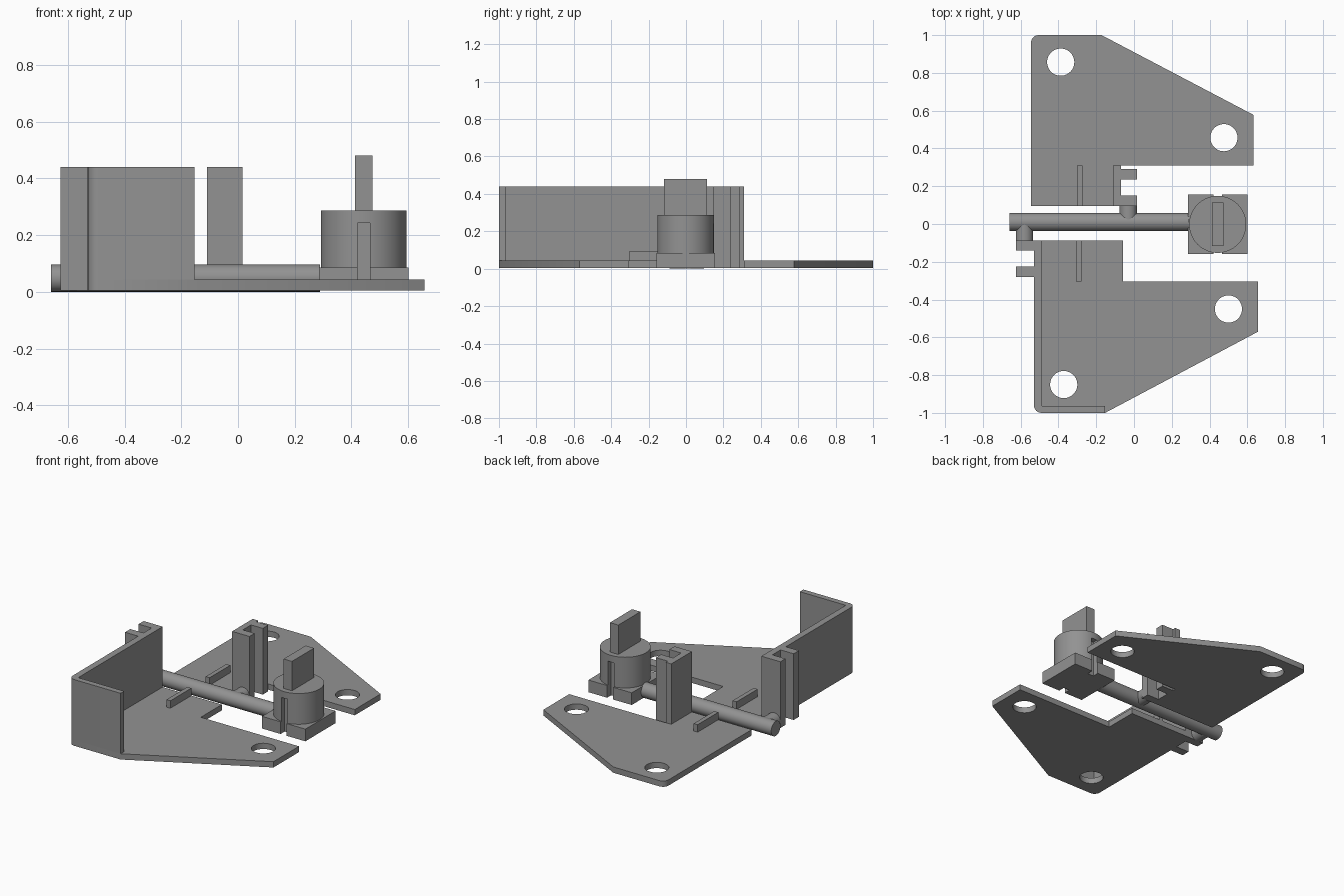
import bpy, bmesh, math
from mathutils import Matrix, Vector

if "Cube" in bpy.data.objects:
    bpy.data.objects.remove(bpy.data.objects["Cube"])

grey = bpy.data.materials.new("plain grey")
grey.diffuse_color = (0.29, 0.29, 0.29, 1)
grey.use_nodes = True
grey.node_tree.nodes["Principled BSDF"].inputs["Base Color"].default_value = grey.diffuse_color

BASE, PLATE, WALL = 0.005, 0.043, 0.44   # underside, plate top, wall top


def finish(name, bm):
    bmesh.ops.recalc_face_normals(bm, faces=bm.faces)
    me = bpy.data.meshes.new(name)
    bm.to_mesh(me)
    bm.free()
    me.materials.append(grey)
    ob = bpy.data.objects.new(name, me)
    bpy.context.collection.objects.link(ob)
    return ob


def prism(name, pts, z0, z1):
    bm = bmesh.new()
    face = bm.faces.new([bm.verts.new((x, y, z0)) for x, y in pts])
    top = bmesh.ops.extrude_face_region(bm, geom=[face])["geom"]
    bmesh.ops.translate(bm, vec=(0, 0, z1 - z0),
                        verts=[v for v in top if isinstance(v, bmesh.types.BMVert)])
    return finish(name, bm)


def box(name, x0, x1, y0, y1, z0, z1):
    return prism(name, [(x0, y0), (x1, y0), (x1, y1), (x0, y1)], z0, z1)


def cylinder(name, a, b, r, n=48):
    a, b = Vector(a), Vector(b)
    d = b - a
    rot = Vector((0, 0, 1)).rotation_difference(d).to_matrix().to_4x4()
    bm = bmesh.new()
    bmesh.ops.create_cone(bm, cap_ends=True, segments=n, radius1=r, radius2=r,
                          depth=d.length, matrix=Matrix.Translation((a + b) / 2) @ rot)
    return finish(name, bm)


def cut(ob, cutters):
    bpy.context.view_layer.objects.active = ob
    for c in cutters:
        m = ob.modifiers.new("cut", "BOOLEAN")
        m.operation, m.solver, m.object = "DIFFERENCE", "EXACT", c
        bpy.ops.object.modifier_apply(modifier=m.name)
    for c in cutters:
        bpy.data.objects.remove(c)


def corner(cx, cy, r, start):
    """Quarter-circle of outline points, counter-clockwise."""
    return [(cx + r * math.cos(math.radians(start + 15 * i)),
             cy + r * math.sin(math.radians(start + 15 * i))) for i in range(7)]


def holes(spots):
    return [cylinder("hole_cutter", (x, y, -0.1), (x, y, 0.2), 0.072) for x, y in spots]


# Front plate with two mounting holes
R = 0.04
front_corner = corner(-0.53 + R, -1 + R, R, 180)
front_plate = prism("front_plate", front_corner + [
    (-0.153, -1), (0.657, -0.57), (0.657, -0.305), (-0.057, -0.305),
    (-0.057, -0.087), (-0.53, -0.087)], BASE, PLATE)
cut(front_plate, holes([(-0.372, -0.85), (0.5, -0.45)]))

# Back plate with two mounting holes
back_plate = prism("back_plate", corner(-0.545 + R, 1 - R, R, 90) + [
    (-0.545, 0.096), (-0.07, 0.096), (-0.07, 0.31), (0.632, 0.31),
    (0.632, 0.578), (-0.172, 1)], BASE, PLATE)
cut(back_plate, holes([(-0.388, 0.857), (0.476, 0.457)]))

# Upright walls
prism("front_corner_wall", front_corner + [
    (-0.153, -1), (-0.153, -0.963), (-0.487, -0.963), (-0.487, -0.087),
    (-0.53, -0.087)], PLATE, WALL)
box("back_wall", -0.11, -0.07, 0.096, 0.31, PLATE, WALL)

# Paired guide fingers beside each wall
for i, (y0, y1) in enumerate([(-0.14, -0.087), (-0.28, -0.225)]):
    box(f"front_finger_{i + 1}", -0.625, -0.53, y0, y1, BASE, WALL)
for i, (y0, y1) in enumerate([(0.096, 0.15), (0.235, 0.29)]):
    box(f"back_finger_{i + 1}", -0.07, 0.016, y0, y1, BASE, WALL)

# Low ribs on the plates
box("front_rib", -0.307, -0.278, -0.305, -0.087, PLATE, 0.092)
box("back_rib", -0.302, -0.273, 0.096, 0.31, PLATE, 0.092)

# Sliding rod with two side pins
RY, RZ, RR = 0.01, 0.048, 0.048
cylinder("rod", (-0.66, RY, RZ), (0.29, RY, RZ), RR)
cylinder("front_pin", (-0.58, RY, RZ), (-0.58, -0.087, RZ), RR - 0.002)
cylinder("back_pin", (-0.03, RY, RZ), (-0.03, 0.096, RZ), RR - 0.002)

# Knob: square foot, round drum and upright blade, slotted front and back
CX, CY = 0.443, -0.002
foot = box("knob_foot", 0.286, 0.601, CY - 0.157, CY + 0.157, BASE, 0.085)
drum = cylinder("knob_drum", (CX, CY, 0.085), (CX, CY, 0.287), 0.151, 64)
for part in (foot, drum):
    cut(part, [box("slot_cutter", CX - 0.022, CX + 0.022, CY + s * 0.16 - 0.045,
                   CY + s * 0.16 + 0.045, -0.1, 0.243) for s in (-1, 1)])
box("knob_blade", 0.413, 0.474, CY - 0.115, CY + 0.115, 0.287, 0.48)

# Smooth round surfaces, keep edges crisp
bpy.ops.object.select_all(action="SELECT")
bpy.context.view_layer.objects.active = front_plate
bpy.ops.object.shade_smooth_by_angle(angle=math.radians(30))
